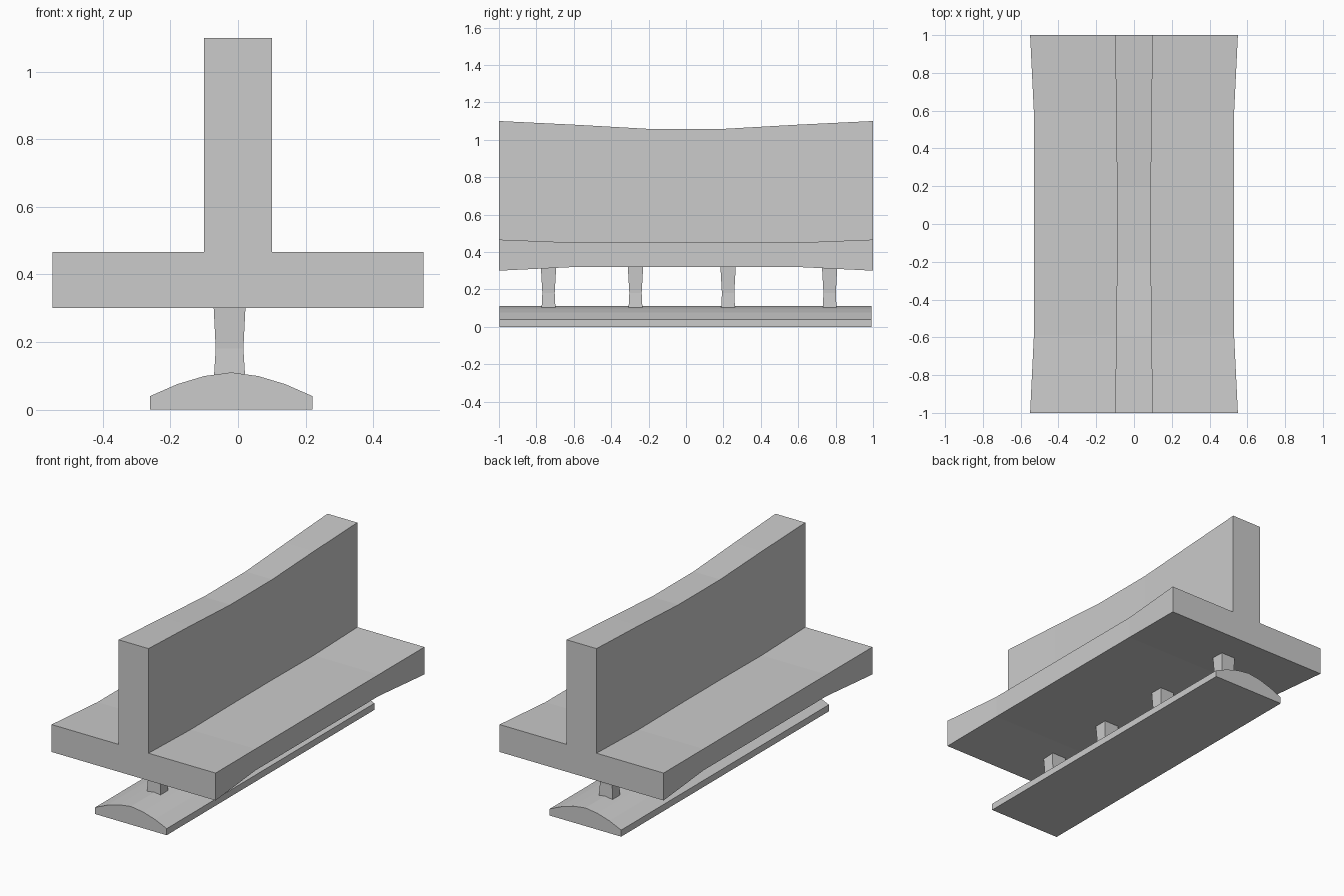
import bpy, bmesh

if "Cube" in bpy.data.objects:
    bpy.data.objects.remove(bpy.data.objects["Cube"])


def loft(name, rings):
    """Skin matching closed rings of points and cap both ends."""
    bm = bmesh.new()
    loops = [[bm.verts.new(p) for p in ring] for ring in rings]
    for a, b in zip(loops, loops[1:]):
        n = len(a)
        for i in range(n):
            j = (i + 1) % n
            bm.faces.new((a[i], a[j], b[j], b[i]))
    bm.faces.new(loops[0])
    bm.faces.new(loops[-1])
    bmesh.ops.recalc_face_normals(bm, faces=bm.faces)
    mesh = bpy.data.meshes.new(name)
    bm.to_mesh(mesh)
    bm.free()
    obj = bpy.data.objects.new(name, mesh)
    bpy.context.collection.objects.link(obj)
    return obj


def y_ring(y, half, low, high):
    return [(-half, y, low), (half, y, low), (half, y, high), (-half, y, high)]


def mirrored(stations):
    """Repeat stations (y, half width, low, high) on the other side of y = 0."""
    return [y_ring(-y, *s) for y, *s in stations] + \
           [y_ring(y, *s) for y, *s in reversed(stations)]


# Double-sided seat slab, flaring towards both ends
loft("seat", mirrored([(1.0, 0.55, 0.30, 0.466), (0.59, 0.53, 0.32, 0.45)]))

# Central backrest with a dipped top
loft("backrest", mirrored([(1.0, 0.10, 0.465, 1.10), (0.59, 0.094, 0.449, 1.08),
                           (0.2, 0.09, 0.449, 1.058)]))

# Pinched legs
LEG_X = -0.025
leg_profile = [(0.10, 0.046, 0.037), (0.18, 0.041, 0.033), (0.322, 0.048, 0.041)]
for i, y in enumerate((-0.735, -0.27, 0.225, 0.768)):
    loft(f"leg_{i + 1}", [[(LEG_X + sx * hx, y + sy * hy, z)
                           for sx, sy in ((-1, -1), (1, -1), (1, 1), (-1, 1))]
                          for z, hx, hy in leg_profile])

# Domed floor base
base_profile = [(-0.26, 0), (0.22, 0), (0.22, 0.04), (0.14, 0.075), (0.06, 0.099),
                (-0.02, 0.11), (-0.10, 0.099), (-0.18, 0.075), (-0.26, 0.04)]
loft("base", [[(x, y, z) for x, z in base_profile] for y in (-0.997, 0.992)])
